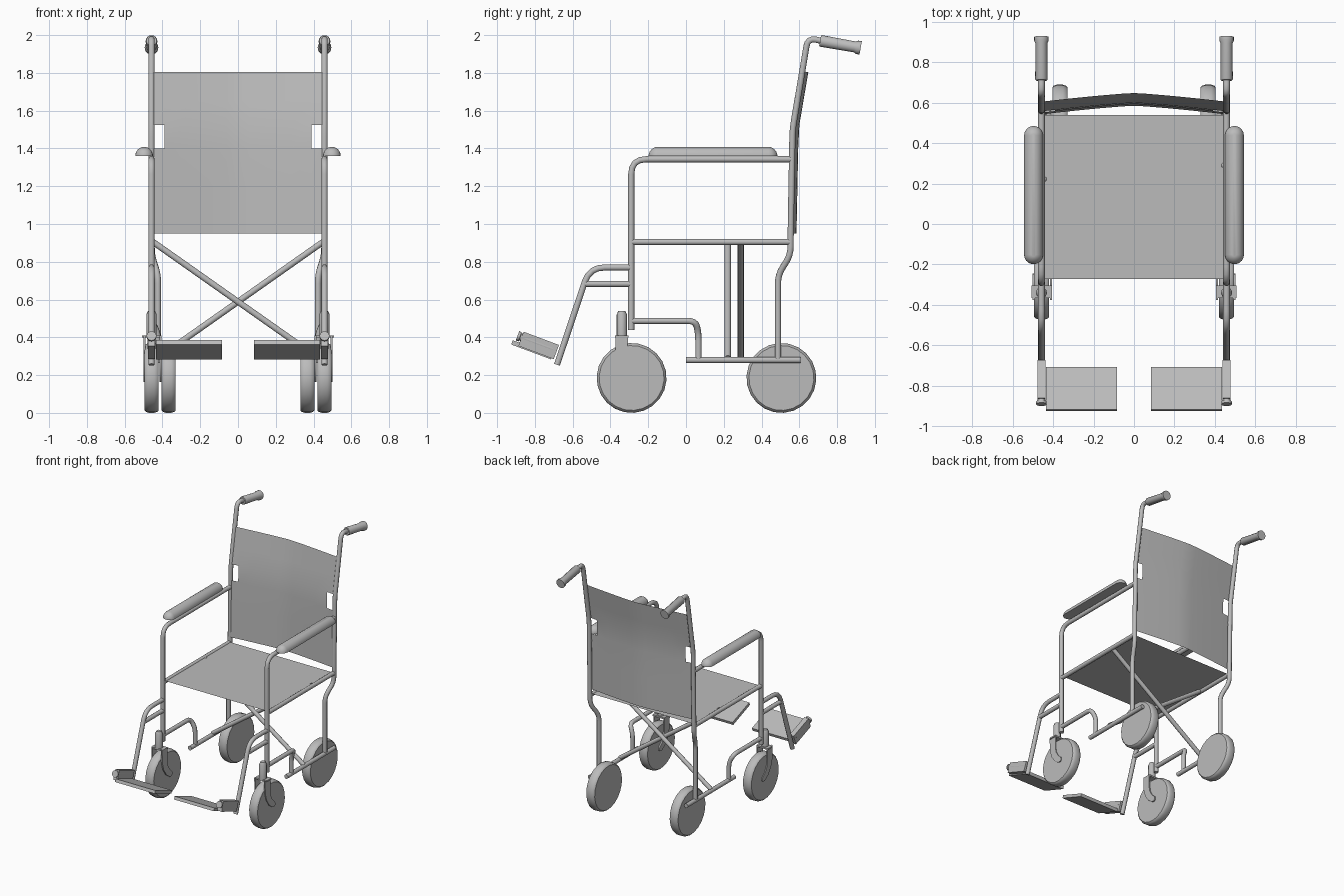
import bpy, bmesh, math
from mathutils import Vector

cube = bpy.data.objects.get("Cube")
if cube:
    bpy.data.objects.remove(cube, do_unlink=True)

GREY = (0.5, 0.5, 0.5, 1)
grey = bpy.data.materials.new("plain grey")
grey.use_nodes = True
grey.diffuse_color = GREY
grey.node_tree.nodes["Principled BSDF"].inputs["Base Color"].default_value = GREY

SIDE = 0.458    # frame tubes
INNER = 0.424   # tucked-in lower rear tubes
TUBE = 0.017


def add_object(name, mesh, mirror=True, smooth=True):
    obj = bpy.data.objects.new(name, mesh)
    bpy.context.collection.objects.link(obj)
    mesh.materials.clear()
    mesh.materials.append(grey)
    if mirror:
        obj.modifiers.new("Mirror", 'MIRROR').use_mirror_merge = False
    if smooth:
        bpy.ops.object.select_all(action='DESELECT')
        obj.select_set(True)
        bpy.context.view_layer.objects.active = obj
        bpy.ops.object.shade_smooth_by_angle(angle=math.radians(40))
    return obj


def from_bmesh(name, bm, mirror=True, smooth=True, recalc=True):
    if recalc:
        bmesh.ops.recalc_face_normals(bm, faces=bm.faces)
    mesh = bpy.data.meshes.new(name)
    bm.to_mesh(mesh)
    bm.free()
    return add_object(name, mesh, mirror, smooth)


def round_corners(points, size):
    """Replace inner corners by short quadratic arcs."""
    pts = [Vector(p) for p in points]
    out = [pts[0]]
    for a, b, c in zip(pts, pts[1:], pts[2:]):
        p = b + (a - b).normalized() * min(size, (a - b).length * 0.45)
        q = b + (c - b).normalized() * min(size, (c - b).length * 0.45)
        for i in range(5):
            t = i / 4
            out.append(p * (1 - t) ** 2 + b * 2 * t * (1 - t) + q * t * t)
    return out + [pts[-1]]


def tube(name, points, bend=0.05, mirror=True):
    path = round_corners(points, bend)
    curve = bpy.data.curves.new(name, 'CURVE')
    curve.dimensions = '3D'
    curve.bevel_depth = TUBE
    curve.bevel_resolution = 3
    curve.use_fill_caps = True
    spline = curve.splines.new('POLY')
    spline.points.add(len(path) - 1)
    for point, co in zip(spline.points, path):
        point.co = (*co, 1)
    temp = bpy.data.objects.new(name + "_path", curve)
    mesh = bpy.data.meshes.new_from_object(temp)
    bpy.data.objects.remove(temp)
    return add_object(name, mesh, mirror)


def loft(bm, rings):
    """Skin closed rings of points and cap both ends."""
    rows = [[bm.verts.new(p) for p in ring] for ring in rings]
    n = len(rows[0])
    for lo, hi in zip(rows, rows[1:]):
        for i in range(n):
            j = (i + 1) % n
            bm.faces.new((lo[i], lo[j], hi[j], hi[i]))
    bm.faces.new(rows[0][::-1])
    bm.faces.new(rows[-1])


def lathe(name, start, axis, profile, sides=16):
    """Turn (distance, radius) pairs around an axis."""
    start, axis = Vector(start), Vector(axis).normalized()
    u = axis.orthogonal().normalized()
    v = axis.cross(u)
    angles = [2 * math.pi * i / sides for i in range(sides)]
    bm = bmesh.new()
    loft(bm, [[start + axis * d + (u * math.cos(a) + v * math.sin(a)) * r
               for a in angles] for d, r in profile])
    return from_bmesh(name, bm)


def tilted_box(name, center, size, tilt):
    bm = bmesh.new()
    bmesh.ops.create_cube(bm, size=1)
    bmesh.ops.scale(bm, vec=size, verts=bm.verts)
    obj = from_bmesh(name, bm, mirror=False, smooth=False)
    # bake the placement so the mirror plane stays at the centre
    for vert in obj.data.vertices:
        x, y, z = vert.co
        c, s = math.cos(tilt), math.sin(tilt)
        vert.co = Vector((x, y * c - z * s, y * s + z * c)) + Vector(center)
    obj.modifiers.new("Mirror", 'MIRROR').use_mirror_merge = False
    return obj


# Side frames
tube("rear_post", [(INNER, 0.487, 0.28), (INNER, 0.487, 0.73), (SIDE, 0.553, 0.835),
                   (SIDE, 0.555, 1.0), (SIDE, 0.564, 1.5), (SIDE, 0.645, 1.985),
                   (SIDE, 0.80, 1.952)], 0.045)
tube("arm_frame", [(SIDE, -0.29, 0.44), (SIDE, -0.29, 1.343), (SIDE, 0.56, 1.343)], 0.08)
tube("seat_rail", [(SIDE, -0.29, 0.905), (SIDE, 0.555, 0.905)])
tube("lower_rail", [(INNER, 0, 0.28), (INNER, 0.605, 0.28)])
tube("lower_link", [(SIDE, -0.29, 0.487), (SIDE, 0.05, 0.487), (INNER, 0.066, 0.42),
                    (INNER, 0.066, 0.28)], 0.04)

# Crossed braces under the seat
for name, y, s in (("front_brace", 0.222, 1), ("rear_brace", 0.29, -1)):
    tube(name, [(-0.45 * s, y, 0.905), (INNER * s, y, 0.29)], mirror=False)

# Push handles
lathe("hand_grip", (SIDE, 0.71, 1.97), (0, 0.215, -0.038),
      [(0, 0.027), (0.006, 0.031), (0.185, 0.029), (0.2, 0.036), (0.218, 0.036)])

# Arm pads: rounded bar with a flat underside and a slight crown
bm = bmesh.new()
rings = []
for k in range(6):
    a = math.radians(k * 15.5)
    r = 0.047 * max(math.cos(a), 0.1)
    ring = []
    for i in range(20):
        t = math.pi * (i if i < 10 else i - 10) / 9 + (0 if i < 10 else math.pi)
        y = (0.295 if i < 10 else -0.295) + r * math.sin(t)
        crown = 0.014 * (1 - (y / 0.342) ** 2) * math.sin(a)
        ring.append((0.497 + r * math.cos(t), 0.143 + y, 1.36 + 0.045 * math.sin(a) + crown))
    rings.append(ring)
loft(bm, rings)
from_bmesh("arm_pad", bm)

# Seat sheet
bm = bmesh.new()
bm.faces.new([bm.verts.new((x, y, 0.912)) for x, y in
              ((-0.45, -0.272), (0.45, -0.272), (0.45, 0.54), (-0.45, 0.54))])
from_bmesh("seat", bm, False, False, False)

# Bowed backrest sheet with a notch at each side
xs = [-0.45, -0.39, -0.28, -0.16, -0.06, 0, 0.06, 0.16, 0.28, 0.39, 0.45]
zs = [0.95, 1.2, 1.4, 1.525, 1.65, 1.805]


def back_y(x, z):
    lean = 0.585 + 0.02 * (z - 0.95) + 0.15 * max(0, z - 1.5)
    return lean - 0.042 * abs(x / 0.45) ** 1.25


bm = bmesh.new()
grid = [[bm.verts.new((x, back_y(x, z), z)) for x in xs] for z in zs]
last = len(xs) - 2
for r in range(len(zs) - 1):
    for c in range(last + 1):
        if r == 2 and c in (0, last):
            continue
        bm.faces.new((grid[r][c], grid[r][c + 1], grid[r + 1][c + 1], grid[r + 1][c]))
from_bmesh("backrest", bm, False, True, False)

# Wheels
TYRE = [(-0.037, 0.172), (-0.03, 0.18), (-0.015, 0.185),
        (0.015, 0.185), (0.03, 0.18), (0.037, 0.172)]
lathe("front_wheel", (0.457, -0.288, 0.185), (1, 0, 0), TYRE, 22)
lathe("rear_wheel", (0.367, 0.505, 0.185), (1, 0, 0), TYRE, 22)

# Castors: stem, crown plate and curved fork blades
lathe("castor_stem", (SIDE, -0.34, 0.40), (0, 0, 1),
      [(0, 0.028), (0.12, 0.028), (0.14, 0.018)], 10)
tilted_box("castor_crown", (SIDE, -0.335, 0.404), (0.1, 0.06, 0.012), 0)
spine = [Vector(p) for p in ((-0.341, 0.41), (-0.341, 0.31), (-0.328, 0.255),
                             (-0.30, 0.21), (-0.262, 0.18))]
left, right = [], []
for i, p in enumerate(spine):
    d = (spine[min(i + 1, 4)] - spine[max(i - 1, 0)]).normalized()
    n = Vector((-d.y, d.x)) * (0.034 - 0.003 * i)
    left.append(p + n)
    right.append(p - n)
tip = spine[-1] + (spine[-1] - spine[-2]).normalized() * 0.024
outline = left + [tip.lerp(left[-1], 0.3), tip.lerp(right[-1], 0.3)] + right[::-1]
for name, x in (("outer_fork", 0.496), ("inner_fork", 0.410)):
    bm = bmesh.new()
    loft(bm, [[(x + w, p.x, p.y) for p in outline] for w in (-0.005, 0.005)])
    from_bmesh(name, bm)

# Footrests
tube("footrest_hanger", [(SIDE, -0.29, 0.77), (SIDE, -0.51, 0.77), (SIDE, -0.683, 0.255)], 0.08)
tube("hanger_strut", [(SIDE, -0.29, 0.683), (SIDE, -0.54, 0.683)])
TILT = math.radians(-20.5)
along = (0, math.cos(TILT), math.sin(TILT))
tilted_box("footplate", (0.26, -0.816, 0.334), (0.35, 0.225, 0.024), TILT)
tilted_box("footplate_bracket", (SIDE, -0.78, 0.357), (0.038, 0.2, 0.08), TILT)
lathe("footplate_pivot", (SIDE, -0.892, 0.408), along,
      [(0, 0.026), (0.014, 0.026), (0.016, 0.02), (0.2, 0.02)])
